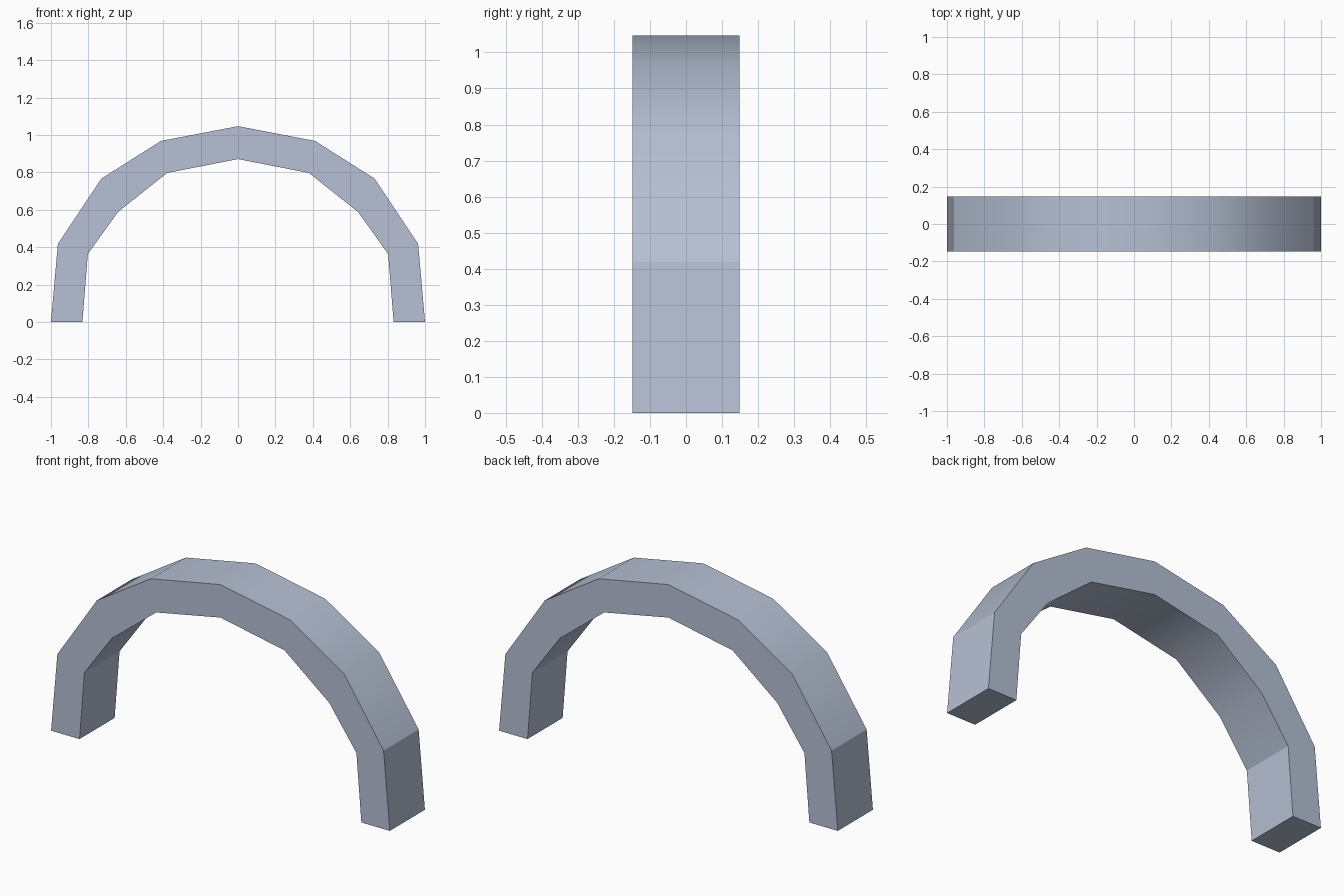
import bpy, bmesh, math

if "Cube" in bpy.data.objects:
    bpy.data.objects.remove(bpy.data.objects["Cube"])

HALF_DEPTH = 0.148

# Right half of the arch profile (x, z), from foot to crown
outer = [(1.0, 0.0), (0.963, 0.418), (0.73, 0.767), (0.412, 0.968), (0.0, 1.047)]
inner = [(0.832, 0.0), (0.803, 0.363), (0.642, 0.588), (0.379, 0.797), (0.0, 0.871)]


def mirrored(half):
    return half + [(-x, z) for x, z in reversed(half[:-1])]


# Closed outline: over the outside, back along the inside
outline = mirrored(outer) + mirrored(inner)[::-1]
n = len(outline)

bm = bmesh.new()
front = [bm.verts.new((x, -HALF_DEPTH, z)) for x, z in outline]
back = [bm.verts.new((x, HALF_DEPTH, z)) for x, z in outline]

# Front and back as quad segments, then the rim all round
for i in range(n // 2 - 1):
    a, b, c, d = i, i + 1, n - 2 - i, n - 1 - i
    bm.faces.new([front[k] for k in (a, b, c, d)])
    bm.faces.new([back[k] for k in (d, c, b, a)])
for i in range(n):
    j = (i + 1) % n
    bm.faces.new((front[i], back[i], back[j], front[j]))
bmesh.ops.recalc_face_normals(bm, faces=bm.faces)

mesh = bpy.data.meshes.new("arch")
bm.to_mesh(mesh)
bm.free()
arch = bpy.data.objects.new("arch", mesh)
bpy.context.collection.objects.link(arch)

# Pale blue grey
mat = bpy.data.materials.new("pale blue grey")
mat.diffuse_color = (0.47, 0.53, 0.66, 1.0)
mat.use_nodes = True
mat.node_tree.nodes["Principled BSDF"].inputs["Base Color"].default_value = mat.diffuse_color
mesh.materials.append(mat)

# Smooth curved bands, sharp at the legs and rims
bpy.context.view_layer.objects.active = arch
arch.select_set(True)
bpy.ops.object.shade_smooth_by_angle(angle=math.radians(28))
